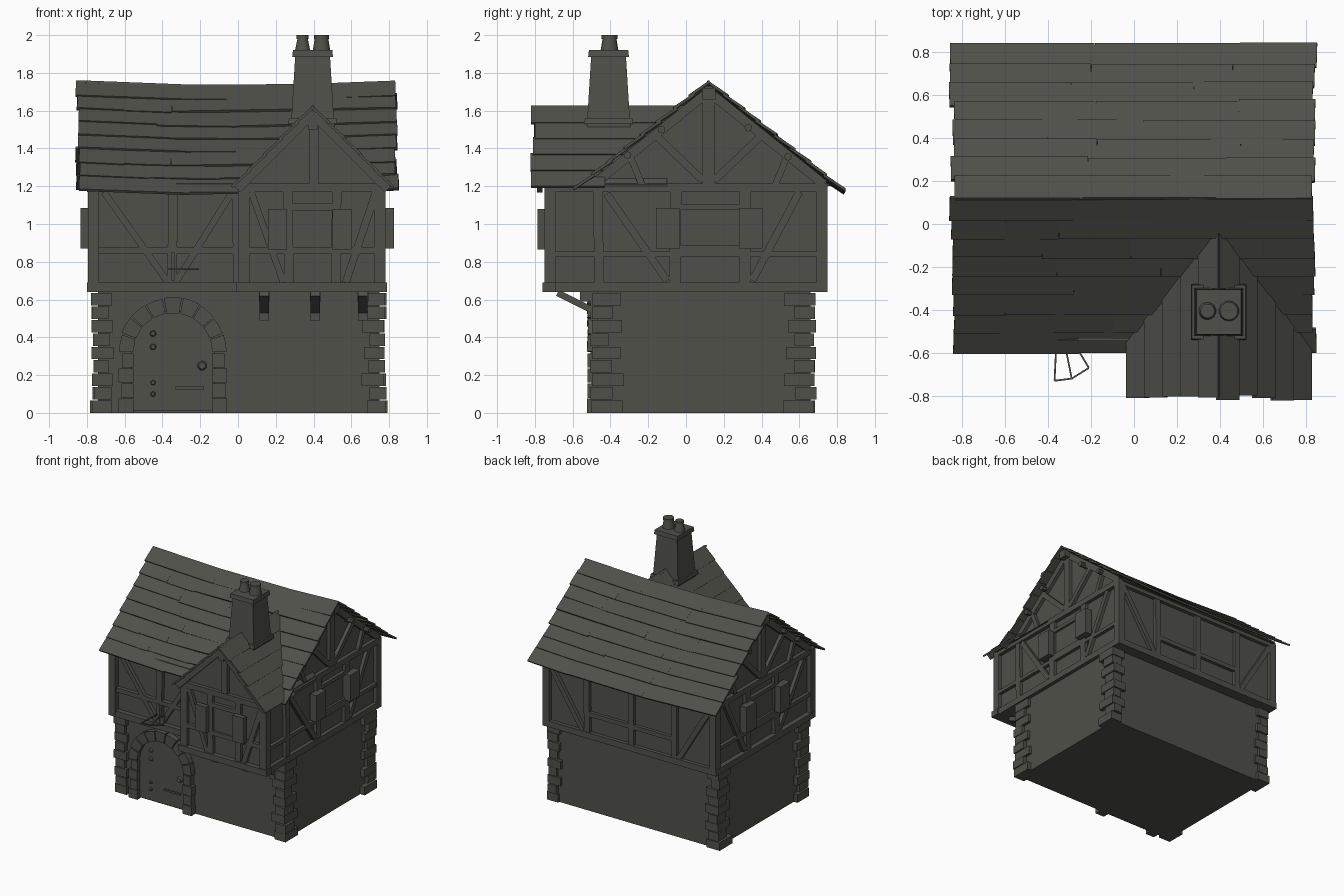
import bpy, bmesh, math, random
from mathutils import Matrix, Vector as V

random.seed(4)
if "Cube" in bpy.data.objects:
    bpy.data.objects.remove(bpy.data.objects["Cube"])

mat = bpy.data.materials.new("dark_grey")
mat.use_nodes = True
COLOUR = (0.08, 0.08, 0.068, 1)
mat.diffuse_color = COLOUR
mat.node_tree.nodes["Principled BSDF"].inputs["Base Color"].default_value = COLOUR

FRONT, BACK, LEFT, RIGHT = V((0, -1, 0)), V((0, 1, 0)), V((1, 0, 0)), V((-1, 0, 0))


def jit(a):
    return random.uniform(-a, a)


class Part:
    """Collects simple solids into one named object."""

    def __init__(self, name):
        self.name, self.bm = name, bmesh.new()

    def box(self, lo, hi):
        lo, hi = V(lo), V(hi)
        m = Matrix.Translation((lo + hi) / 2) @ Matrix.Diagonal((*(hi - lo), 1))
        bmesh.ops.create_cube(self.bm, size=1, matrix=m)

    def beam(self, a, b, normal, w, d):
        a, b = V(a), V(b)
        x = (b - a).normalized()
        y = V(normal).cross(x).normalized()
        z = x.cross(y)
        m = Matrix((x, y, z)).transposed().to_4x4()
        m.translation = (a + b) / 2
        bmesh.ops.create_cube(self.bm, size=1, matrix=m @ Matrix.Diagonal(((b - a).length, w, d, 1)))

    def cone(self, base, h, r1, r2, n, turn=0.0, tilt=None):
        m = Matrix.Translation(V(base)) @ (tilt or Matrix()) @ Matrix.Rotation(turn, 4, "Z")
        m = m @ Matrix.Translation((0, 0, h / 2))
        bmesh.ops.create_cone(self.bm, cap_ends=True, segments=n, radius1=r1, radius2=r2, depth=h, matrix=m)

    def prism(self, profile, along):
        vs = [self.bm.verts.new(p) for p in profile]
        f = self.bm.faces.new(vs)
        ext = bmesh.ops.extrude_face_region(self.bm, geom=[f])["geom"]
        new = [g for g in ext if isinstance(g, bmesh.types.BMVert)]
        bmesh.ops.translate(self.bm, verts=new, vec=along)
        if not f.is_valid or f not in self.bm.faces:
            self.bm.faces.new(vs)

    def done(self, smooth=False):
        bmesh.ops.recalc_face_normals(self.bm, faces=self.bm.faces)
        me = bpy.data.meshes.new(self.name)
        self.bm.to_mesh(me)
        self.bm.free()
        me.materials.append(mat)
        ob = bpy.data.objects.new(self.name, me)
        bpy.context.collection.objects.link(ob)
        if smooth:
            bpy.ops.object.select_all(action="DESELECT")
            ob.select_set(True)
            bpy.context.view_layer.objects.active = ob
            bpy.ops.object.shade_smooth_by_angle(angle=math.radians(40))


# Walls
p = Part("ground_floor_walls")
p.box((-0.74, -0.47, 0), (0.75, 0.66, 0.66))
p.done()
p = Part("upper_floor_walls")
p.box((-0.76, -0.5, 0.64), (0.75, 0.72, 1.21))
p.box((0.03, -0.72, 0.64), (0.75, -0.4, 1.21))
p.done()
p = Part("attic_gables")
p.prism([(-0.76, -0.53, 1.2), (-0.76, 0.77, 1.2), (-0.76, 0.12, 1.72)], (1.51, 0, 0))
p.prism([(0.01, -0.72, 1.2), (0.79, -0.72, 1.2), (0.4, -0.72, 1.59)], (0, 0.62, 0))
p.done()

# Corner stones, alternating long and short on each face
p = Part("corner_stones")
for sx in (-1, 1):
    for sy in (-1, 1):
        for i in range(9):
            cx, cy = 0.005 + sx * (0.775 + jit(0.008)), 0.09 + sy * (0.592 + jit(0.008))
            lx, ly = (0.11, 0.16) if i % 2 == 0 else (0.085, 0.11)
            if i == 0:
                cx += sx * 0.008
            ix, iy = cx - sx * (lx + jit(0.01)), cy - sy * (ly + jit(0.012))
            z = i * 0.071
            p.box((min(cx, ix), min(cy, iy), z), (max(cx, ix), max(cy, iy), z + 0.066))
p.done()

# Arched door with stone surround
DX, SPRING, R = -0.345, 0.32, 0.22
p = Part("door")
arc = [(DX + R * math.cos(t), -0.485, SPRING + R * math.sin(t))
       for t in (math.pi * i / 14 for i in range(15))]
p.prism([(DX + R, -0.485, 0.01)] + arc + [(DX - R, -0.485, 0.01)], (0, 0.03, 0))
p.done()
p = Part("door_surround")
for i in range(9):
    a, b = (math.pi * (i + e) / 9 for e in (0.04, 0.96))
    ro = 0.285 + jit(0.008)
    ring = [(ro, a), (ro, (a + b) / 2), (ro, b), (R - 0.01, b), (R - 0.01, a)]
    p.prism([(DX + r * math.cos(t), -0.52 + jit(0.004), SPRING + r * math.sin(t)) for r, t in ring], (0, 0.07, 0))
for s in (-1, 1):
    for i in range(4):
        a, b = DX + s * 0.208, DX + s * (0.28 + jit(0.012))
        p.box((min(a, b), -0.52 + jit(0.006), i * 0.08), (max(a, b), -0.45, i * 0.08 + 0.075))
p.done()
p = Part("door_fittings")
to_front = Matrix.Rotation(math.pi / 2, 4, "X")
for x, z, r in ((-0.45, 0.1, 0.014), (-0.45, 0.16, 0.014), (-0.45, 0.35, 0.017), (-0.45, 0.42, 0.017), (-0.19, 0.25, 0.026)):
    p.cone((x, -0.483, z), 0.018, r, r * 0.7, 10, tilt=to_front)
p.box((-0.33, -0.495, 0.125), (-0.18, -0.48, 0.14))
p.done()

# Timber frame
p = Part("floor_beams")
p.box((-0.8, -0.54, 0.64), (0.03, -0.47, 0.69))
p.box((-0.01, -0.76, 0.64), (0.79, -0.69, 0.69))
p.box((-0.8, 0.69, 0.64), (0.78, 0.75, 0.69))
p.box((-0.8, -0.53, 0.64), (-0.74, 0.74, 0.69))
p.box((0.73, -0.75, 0.64), (0.78, 0.74, 0.69))
p.box((0.0, -0.75, 0.64), (0.05, -0.48, 0.69))
for lo, hi in (((-0.8, -0.54), (0.03, -0.49)), ((0.0, -0.75), (0.78, -0.7)), ((-0.79, 0.7), (0.78, 0.75)),
               ((-0.79, -0.53), (-0.75, 0.75)), ((0.74, -0.74), (0.78, 0.75))):
    p.box((*lo, 1.17), (*hi, 1.215))
p.done()
p = Part("corner_posts")
for x, y in ((-0.765, -0.515), (-0.765, 0.72), (0.75, 0.72), (0.75, -0.72), (0.03, -0.72)):
    p.box((x - 0.03, y - 0.03, 0.66), (x + 0.03, y + 0.03, 1.2))
p.done()


def wall_timbers(name, place, normal, bars):
    """Each bar is u, z to u, z and a width in the wall plane."""
    part = Part(name)
    for u0, z0, u1, z1, w in bars:
        part.beam(place(u0, z0), place(u1, z1), normal, w, 0.05)
    part.done()


def posts(us, w=0.05):
    return [(u, 0.68, u + jit(0.008), 1.19, w) for u in us]


wall_timbers("front_timbers", lambda u, z: (u, -0.507, z), FRONT, posts((-0.35, 0.0)) + [
    (-0.71, 1.17, -0.37, 0.69, 0.035), (-0.03, 1.17, -0.33, 0.69, 0.035), (-0.75, 0.86, 0.0, 0.86, 0.035)])
wall_timbers("bay_timbers", lambda u, z: (u, -0.722, z), FRONT, posts((0.27, 0.52)) + [
    (0.07, 1.17, 0.24, 0.69, 0.035), (0.73, 1.17, 0.57, 0.69, 0.04), (0.05, 0.86, 0.75, 0.86, 0.035),
    (0.27, 1.09, 0.52, 1.09, 0.035), (0.4, 1.2, 0.4, 1.58, 0.05)])
wall_timbers("back_timbers", lambda u, z: (u, 0.722, z), BACK, posts((0.38, -0.02, -0.41)) + [
    (0.73, 1.17, 0.42, 0.69, 0.04), (-0.74, 1.17, -0.45, 0.69, 0.04), (-0.41, 0.84, 0.38, 0.84, 0.035)])

gable = [(0.12, 1.2, 0.12, 1.73, 0.065)]
for s in (-1, 1):
    gable += [(0.12 + s * 0.03, 1.23, 0.12 + s * 0.27, 1.46, 0.04), (0.12 + s * 0.35, 1.2, 0.12 + s * 0.42, 1.37, 0.035),
              (0.12 + s * 0.61, 1.21, 0.12, 1.7, 0.05)]
side = posts((-0.06, 0.31), 0.06) + gable + [
    (-0.42, 1.16, -0.1, 0.7, 0.04), (0.6, 1.17, 0.35, 0.7, 0.04), (-0.5, 0.84, 0.72, 0.84, 0.03),
    (-0.06, 1.09, 0.31, 1.09, 0.03), (-0.06, 0.87, 0.31, 0.87, 0.03)]
wall_timbers("left_gable_timbers", lambda u, z: (0.752, u, z), LEFT, side + posts((-0.46,)) + [(-0.72, 0.84, -0.46, 0.84, 0.03)])
wall_timbers("right_gable_timbers", lambda u, z: (-0.762, u, z), RIGHT, side)
wall_timbers("bay_side_timbers", lambda u, z: (0.03, u, z), RIGHT, [(-0.71, 0.86, -0.52, 0.86, 0.035), (-0.7, 1.17, -0.53, 0.69, 0.035)])

# Shutters and window panels
p = Part("shutters")
for x0, x1 in ((0.765, 0.825), (-0.835, -0.775)):
    for y in (-0.16, 0.28):
        p.box((x0, y, 0.87), (x1, y + 0.125, 1.085))
for x in (0.16, 0.5):
    p.box((x, -0.785, 0.865), (x + 0.1, -0.745, 1.08))
p.done()
p = Part("window_panels")
p.box((-0.77, -0.03, 0.87), (0.76, 0.28, 1.09))
p.box((0.28, -0.73, 0.87), (0.51, -0.7, 1.09))
p.done()

# Brackets carrying the bay
p = Part("bay_brackets")
for x in (0.14, 0.41, 0.66):
    p.beam((x, -0.68, 0.635), (x, -0.47, 0.53), LEFT, 0.035, 0.05)
    p.box((x - 0.03, -0.56, 0.59), (x + 0.03, -0.46, 0.645))
    p.box((x - 0.025, -0.505, 0.49), (x + 0.025, -0.46, 0.6))
p.done()


# Roof boards in overlapping courses
def sag(x):
    return -0.025 * (1 - min(1, (x / 0.85) ** 2))


p = Part("main_roof")
for s in (-1, 1):
    down = V((0, s * 0.71, -0.57)).normalized()
    out = V((0, s * 0.57, 0.71)).normalized()
    for i in range(8):
        c = V((0, 0.12, 1.755)) + down * (i + 0.5) * 0.113
        cut = random.uniform(-0.5, 0.5)
        xs = [-0.85 + jit(0.015), cut, 0.84 + jit(0.015)]
        xs[1:1] = [(xs[0] + cut) / 2]
        for a, b in zip(xs, xs[1:]):
            slip = down * jit(0.008)
            p.beam(c + slip + V((a, 0, sag(a))), c + slip + V((b, 0, sag(b))),
                   out - down * (0.07 + jit(0.02)), 0.133, 0.014)
p.done()
p = Part("bay_roof")
for s in (-1, 1):
    down, out = V((s, 0, -1)).normalized(), V((s, 0, 1)).normalized()
    for i in range(5):
        c = V((0.395, 0, 1.62)) + down * (i + 0.5) * 0.119
        end = 0.12 - (1.77 - c.z) * 1.228 + 0.1
        p.beam(c + V((0, -0.81 + jit(0.015), 0)), c + V((0, end, 0)), out - down * 0.05, 0.135, 0.014)
    # Barge boards
    p.beam((0.395, -0.775, 1.585), (0.395 + s * 0.4, -0.775, 1.185), FRONT, 0.05, 0.03)
p.box((0.37, -0.79, 1.5), (0.42, -0.72, 1.6))
p.done()
p = Part("purlin_ends")
for x in (-0.82, 0.74):
    for y, z in ((-0.31, 1.365), (-0.13, 1.5), (0.33, 1.51), (0.54, 1.355)):
        p.cone((x, y, z), 0.08, 0.02, 0.02, 8, tilt=Matrix.Rotation(math.pi / 2, 4, "Y"))
    p.box((x, 0.085, 1.66), (x + 0.08, 0.155, 1.72))
p.done()

# Chimney
CX, CY, Q = 0.395, -0.41, math.sqrt(2)
p = Part("chimney")
for z, h, a, b in ((1.3, 0.23, 0.115, 0.115), (1.53, 0.03, 0.13, 0.125), (1.55, 0.34, 0.113, 0.092), (1.885, 0.035, 0.108, 0.104)):
    p.cone((CX, CY, z), h, a * Q, b * Q, 4, math.pi / 4)
p.done()
p = Part("chimney_pots")
for x, r, t in ((0.342, 0.042, 0.027), (0.442, 0.048, 0.036)):
    p.cone((x, CY + 0.005, 1.915), 0.07, r, t, 14)
    p.cone((x, CY + 0.005, 1.98), 0.02, t + 0.006, t + 0.006, 14)
p.done(smooth=True)

# Thin iron sign bracket over the door
p = Part("iron_bracket")
tips = [V((-0.37, -0.73, 0.76)), V((-0.29, -0.72, 0.76)), V((-0.21, -0.67, 0.76))]
for tip, root in zip(tips, (-0.36, -0.33, -0.3)):
    p.beam((root, -0.52, 0.76), tip, (0, 0, 1), 0.008, 0.008)
for a, b in zip(tips, tips[1:]):
    p.beam(a, b, (0, 0, 1), 0.008, 0.008)
p.box((-0.355, -0.54, 0.7), (-0.335, -0.525, 0.85))
p.done()
